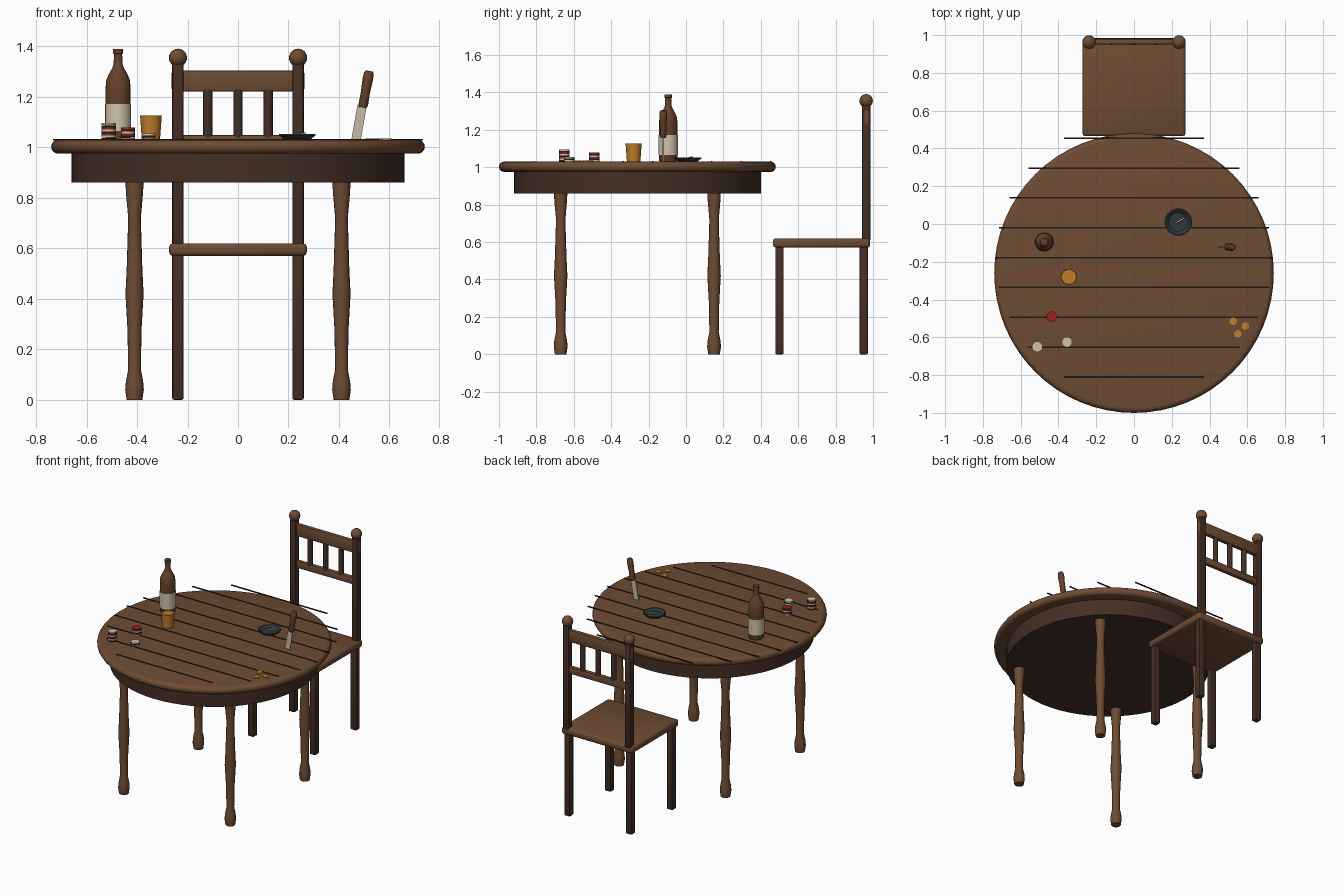
import bpy, bmesh, math
from mathutils import Matrix, Vector

if "Cube" in bpy.data.objects:
    bpy.data.objects.remove(bpy.data.objects["Cube"])


def material(name, *rgb):
    m = bpy.data.materials.new(name)
    m.use_nodes = True
    m.diffuse_color = (*rgb, 1)
    m.node_tree.nodes["Principled BSDF"].inputs["Base Color"].default_value = (*rgb, 1)
    return m


WOOD = material("warm wood", .155, .072, .034)
DARK = material("dark wood", .058, .028, .018)
GROOVE = material("groove brown", .018, .009, .006)
BROWN = material("bottle brown", .13, .053, .024)
CREAM = material("cream", .62, .54, .40)
STEEL = material("pale blade", .56, .50, .36)
AMBER = material("amber", .52, .20, .025)
RED = material("chip red", .33, .014, .014)
SLATE = material("slate", .030, .042, .040)
BLACK = material("chip black", .012, .012, .012)


def finish(name, bm, mat, loc, angle=40):
    bmesh.ops.recalc_face_normals(bm, faces=bm.faces)
    mesh = bpy.data.meshes.new(name)
    bm.to_mesh(mesh)
    bm.free()
    mesh.materials.append(mat)
    ob = bpy.data.objects.new(name, mesh)
    ob.location = loc
    bpy.context.collection.objects.link(ob)
    bpy.ops.object.select_all(action='DESELECT')
    ob.select_set(True)
    bpy.context.view_layer.objects.active = ob
    bpy.ops.object.shade_smooth_by_angle(angle=math.radians(angle))
    return ob


def lathe(name, profile, mat, loc, sides=24, angle=40):
    """Spin (radius, height) points about the vertical axis."""
    bm = bmesh.new()
    verts = [bm.verts.new((r, 0, z)) for r, z in profile]
    edges = [bm.edges.new(pair) for pair in zip(verts, verts[1:])]
    bmesh.ops.spin(bm, geom=verts + edges, axis=(0, 0, 1), cent=(0, 0, 0),
                   steps=sides, angle=math.tau, use_duplicate=False)
    bmesh.ops.remove_doubles(bm, verts=bm.verts, dist=1e-5)
    return finish(name, bm, mat, loc, angle)


def disc(name, radius, height, mat, loc, sides=24):
    return lathe(name, [(0, 0), (radius, 0), (radius, height), (0, height)], mat, loc, sides)


def box(name, size, mat, loc, bevel=0, segments=2, angle=40):
    bm = bmesh.new()
    bmesh.ops.create_cube(bm, size=1, matrix=Matrix.Diagonal((*size, 1)))
    if bevel:
        bmesh.ops.bevel(bm, geom=bm.edges[:], offset=bevel, segments=segments,
                        affect='EDGES', profile=.5)
    return finish(name, bm, mat, loc, angle)


# Table: rounded top, deep apron, turned legs
CY = -.26
TOP = 1.03
half, mid, radius = .0275, 1.0025, .74
edge = [(radius - half + half * math.cos(a), mid + half * math.sin(a))
        for a in (math.radians(-90 + 22.5 * i) for i in range(9))]
lathe("table_top", [(0, mid - half)] + edge + [(0, mid + half)], WOOD, (0, CY, 0), 64)
disc("table_apron", .66, .12, DARK, (0, CY, .86), 64)

leg_profile = [(0, 0), (.031, 0), (.037, .04), (.034, .075), (.025, .12), (.028, .28),
               (.036, .42), (.031, .52), (.025, .72), (.034, .82), (.036, .87), (0, .87)]
for sx, side in ((1, "left"), (-1, "right")):
    for sy, end in ((1, "back"), (-1, "front")):
        lathe(f"table_leg_{end}_{side}", leg_profile, WOOD,
              (.41 * sx, CY + .41 * sy, 0), 16, 60)

# Plank seams across the table top
for i in range(-4, 5):
    dy = .158 * i
    length = 2 * math.sqrt(.732 ** 2 - dy ** 2)
    box(f"plank_seam_{i + 5}", (length, .008, .006), GROOVE, (0, -.178 + dy, TOP))

# Chair
box("chair_seat", (.546, .52, .05), WOOD, (0, .725, .595), .015, 2, 180)
for sx, side in ((1, "left"), (-1, "right")):
    x = .238 * sx
    for y, end in ((.5, "front"), (.95, "back")):
        box(f"chair_leg_{end}_{side}", (.045, .045, .58), DARK, (x, y, .29), .007)
    box(f"chair_post_{side}", (.045, .045, .73), DARK, (x, .963, .97), .007)
    bm = bmesh.new()
    bmesh.ops.create_uvsphere(bm, u_segments=20, v_segments=12, radius=.036)
    finish(f"chair_finial_{side}", bm, WOOD, (x, .963, 1.355))
box("chair_top_rail", (.525, .032, .085), WOOD, (0, .965, 1.263), .01)
box("chair_lower_rail", (.46, .03, .05), WOOD, (0, .965, 1.025), .008)
for i in (-1, 0, 1):
    disc(f"chair_spindle_{i + 2}", .018, .19, DARK, (.12 * i, .965, 1.04), 12)

# Bottle with a label wrapped around it
spot = (-.475, -.095, TOP)
lathe("bottle", [(0, 0), (.047, 0), (.05, .006), (.05, .20), (.047, .235), (.037, .26),
                 (.023, .285), (.018, .30), (.016, .34), (.020, .342), (.020, .36), (0, .36)],
      BROWN, spot)
lathe("bottle_label", [(.05, .035), (.0515, .035), (.0515, .142), (.05, .142)], CREAM, spot)

# Filled tumbler
lathe("tumbler", [(0, 0), (.036, 0), (.043, .096), (.040, .096), (.039, .088), (0, .088)],
      AMBER, (-.345, -.28, TOP))

# Chip stacks, listed from the bottom up
chip_colors = {"r": RED, "w": CREAM, "k": BLACK}
chip = .0083
for s, (x, y, order) in enumerate([(-.512, -.65, "rkwrkwrkw"[1:]),
                                   (-.436, -.49, "wkrwkr"),
                                   (-.355, -.625, "wkw")]):
    for i, key in enumerate(order):
        disc(f"chip_{s + 1}_{i + 1}", .028, chip * .95, chip_colors[key],
             (x, y, TOP + i * chip), 20)

# Ashtray with a stub lying in it
lathe("ashtray", [(0, 0), (.05, 0), (.073, .018), (.073, .023), (.066, .023), (.05, .009), (0, .009)],
      SLATE, (.235, .01, TOP), 32)
stub = disc("cigarette_stub", .005, .05, CREAM, (.225, .008, TOP + .017), 10)
stub.rotation_euler = (0, math.radians(82), math.radians(30))

# Knife standing in the table, leaning to the left
lean = Matrix.Rotation(math.radians(10), 4, 'Y')
base = Vector((.467, -.122, TOP - .004))
blade = box("knife_blade", (.037, .007, .145), STEEL, base + lean @ Vector((0, 0, .07)))
handle = lathe("knife_handle", [(0, 0), (.015, 0), (.019, .012), (.018, .06), (.021, .115),
                                (.019, .14), (.014, .147), (0, .147)],
               BROWN, base + lean @ Vector((.004, 0, .135)), 14)
for part in (blade, handle):
    part.rotation_euler = lean.to_euler()

# Coins
for i, (x, y) in enumerate([(.525, -.515), (.59, -.54), (.55, -.582)]):
    disc(f"coin_{i + 1}", .02, .005, AMBER, (x, y, TOP), 20)
